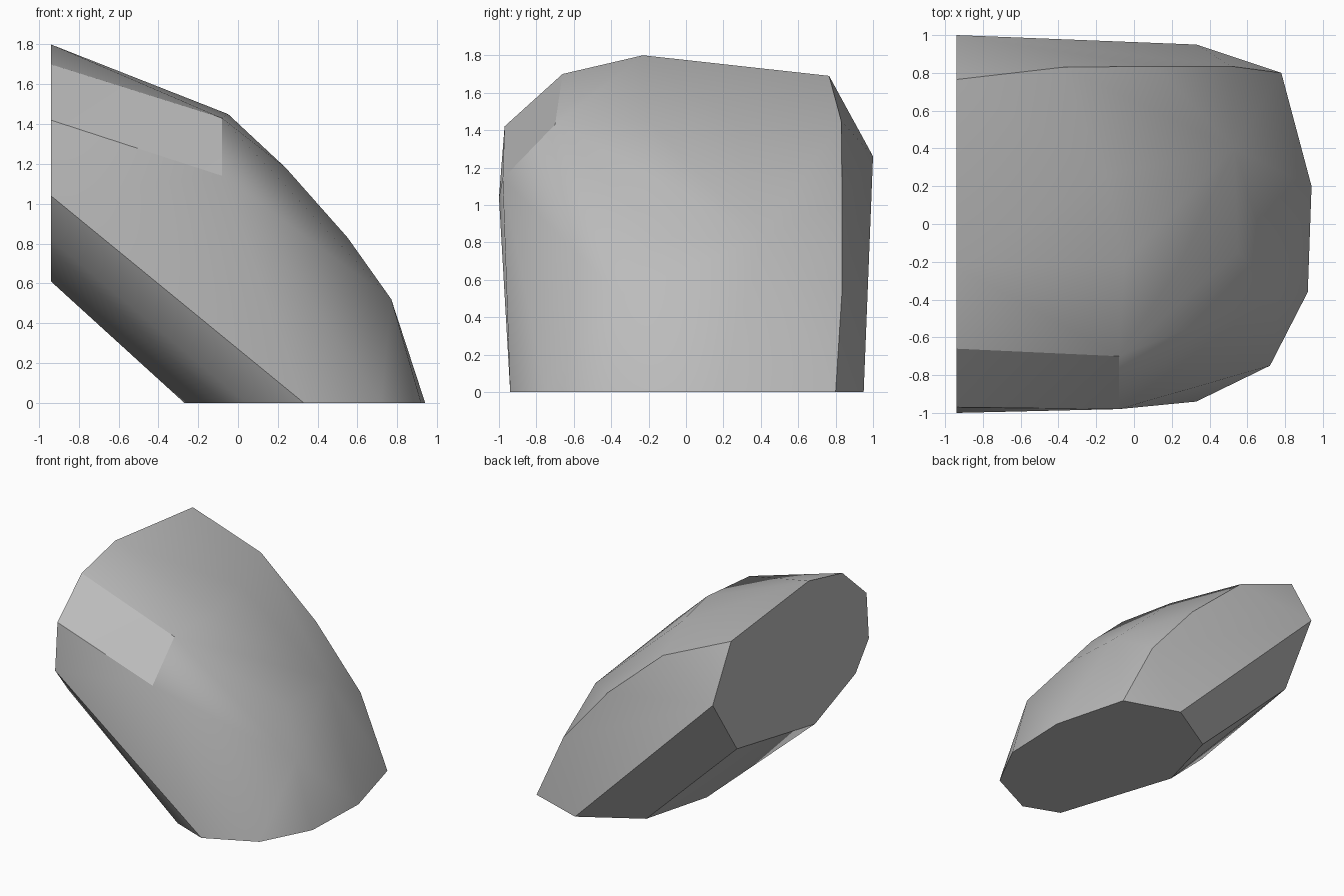
import bpy, bmesh, math

cube = bpy.data.objects.get("Cube")
if cube:
    bpy.data.objects.remove(cube, do_unlink=True)

# Single stone colour
stone = bpy.data.materials.new("stone grey")
stone.use_nodes = True
GREY = (0.5, 0.5, 0.5, 1)
stone.diffuse_color = GREY
stone.node_tree.nodes["Principled BSDF"].inputs["Base Color"].default_value = GREY

# Flat end outline (y, z) on the left cut plane
END_X = -0.94
end = [(-1, 1.04), (-.97, 1.42), (-.66, 1.7), (-.23, 1.8), (.765, 1.69),
       (1, 1.26), (.69, .79), (-.31, .61), (-.83, .82)]

# Flat foot outline (x, y) on the ground
foot = [(.04, -.83), (.33, -.94), (.72, -.75), (.92, -.36), (.94, .2),
        (.78, .8), (.33, .95), (-.12, .68), (-.27, .12)]

# Ridges over the outer side
front_ridge = [(-.08, -.98, 1.14), (-.08, -.7, 1.43), (.77, -.36, .52)]
crown = [(-.15, .26, 1.45), (-.05, -.2, 1.45), (.24, -.22, 1.18),
         (.55, -.15, .83), (.53, .4, .82)]
back_ridge = [(-.375, .83, 1.45), (.115, .835, 1.02), (.515, .835, .55)]

points = [(END_X, y, z) for y, z in end] + [(x, y, 0) for x, y in foot]
points += front_ridge + crown + back_ridge

# Skin the outlines and ridges into one faceted boulder
bm = bmesh.new()
for p in points:
    bm.verts.new(p)
result = bmesh.ops.convex_hull(bm, input=bm.verts[:])
loose = {g for g in result["geom_interior"] if isinstance(g, bmesh.types.BMVert)}
bmesh.ops.delete(bm, geom=list(loose), context="VERTS")
bmesh.ops.dissolve_limit(bm, angle_limit=math.radians(1),
                         verts=bm.verts[:], edges=bm.edges[:])
bmesh.ops.recalc_face_normals(bm, faces=bm.faces[:])

mesh = bpy.data.meshes.new("boulder")
bm.to_mesh(mesh)
bm.free()
mesh.materials.append(stone)
boulder = bpy.data.objects.new("boulder", mesh)
bpy.context.collection.objects.link(boulder)

# Soft facets, crisp cuts
bpy.ops.object.select_all(action="DESELECT")
boulder.select_set(True)
bpy.context.view_layer.objects.active = boulder
bpy.ops.object.shade_smooth_by_angle(angle=math.radians(28))
